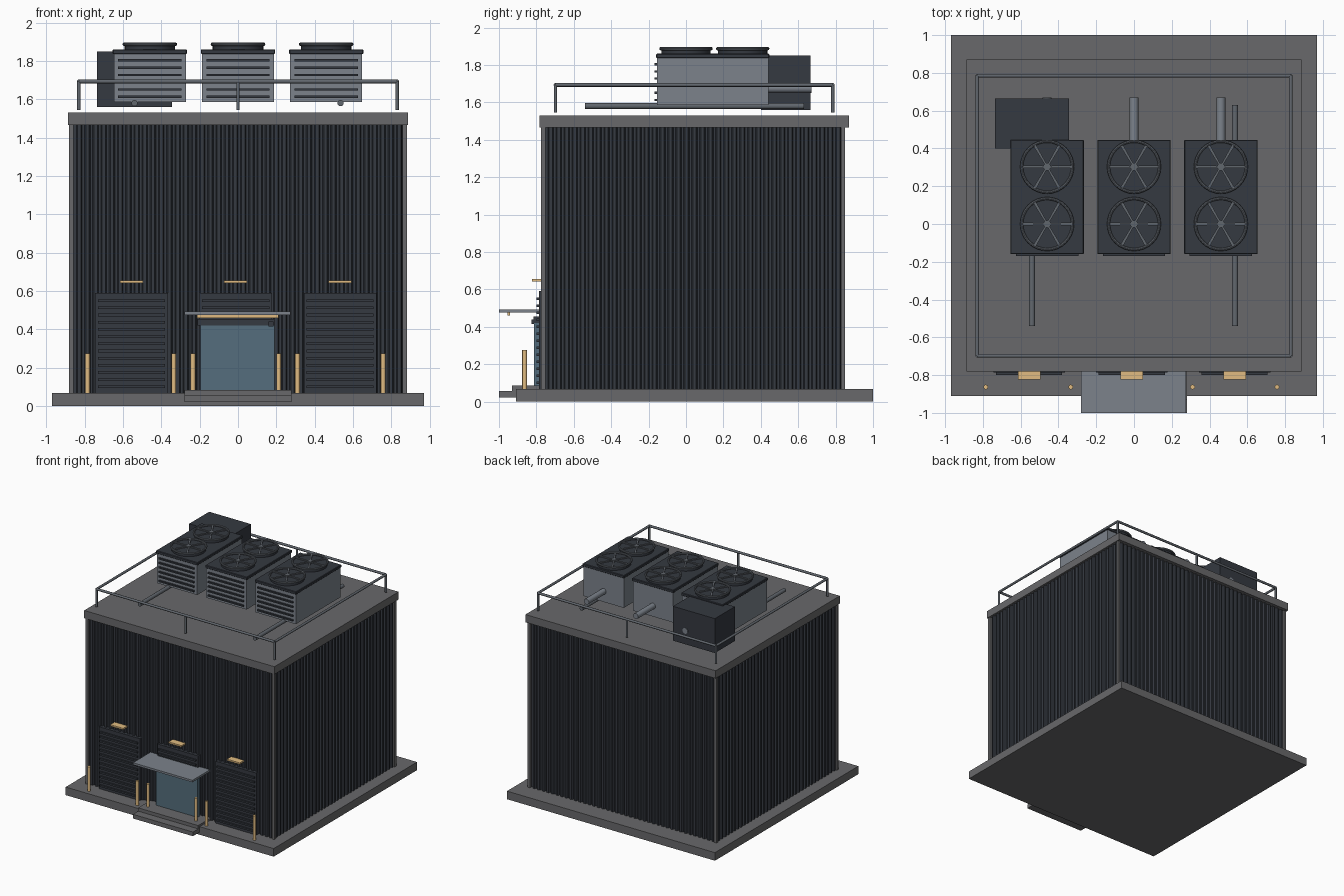
import bpy, bmesh, math
from mathutils import Vector

if "Cube" in bpy.data.objects:
    bpy.data.objects.remove(bpy.data.objects["Cube"])


def material(name, rgb):
    m = bpy.data.materials.new(name)
    m.diffuse_color = (*rgb, 1)
    m.use_nodes = True
    m.node_tree.nodes["Principled BSDF"].inputs["Base Color"].default_value = m.diffuse_color
    return m


DARK = material("dark_metal", (0.035, 0.041, 0.052))
STONE = material("concrete", (0.14, 0.14, 0.145))
STEEL = material("steel", (0.2, 0.225, 0.26))
RAIL = material("rail_steel", (0.12, 0.135, 0.155))
AMBER = material("amber", (0.75, 0.5, 0.22))
GLASS = material("glass", (0.09, 0.155, 0.205))


def finish(name, bm, mat, smooth=False):
    bmesh.ops.recalc_face_normals(bm, faces=bm.faces)
    me = bpy.data.meshes.new(name)
    bm.to_mesh(me)
    bm.free()
    me.materials.append(mat)
    ob = bpy.data.objects.new(name, me)
    bpy.context.collection.objects.link(ob)
    if smooth:
        bpy.context.view_layer.objects.active = ob
        bpy.ops.object.select_all(action='DESELECT')
        ob.select_set(True)
        bpy.ops.object.shade_smooth_by_angle(angle=math.radians(40))
    return ob


def box(name, x, y, z, mat, bevel=0):
    """Box from (min, max) ranges."""
    bm = bmesh.new()
    bmesh.ops.create_cube(bm, size=1)
    for v in bm.verts:
        v.co = [(r[0] + r[1]) / 2 + c * (r[1] - r[0]) for r, c in zip((x, y, z), v.co)]
    if bevel:
        bmesh.ops.bevel(bm, geom=bm.edges[:], offset=bevel, segments=1, affect='EDGES')
    return finish(name, bm, mat)


def rod(name, a, b, r, mat, sides=16):
    """Cylinder between two points."""
    a, b = Vector(a), Vector(b)
    bm = bmesh.new()
    bmesh.ops.create_cone(bm, cap_ends=True, segments=sides, radius1=r, radius2=r, depth=(b - a).length)
    rot = (b - a).to_track_quat('Z', 'Y')
    for v in bm.verts:
        v.co = rot @ v.co + (a + b) / 2
    return finish(name, bm, mat, True)


def lathe(name, centre, profile, mat, sides=32):
    """Spin a closed (radius, height) profile about a vertical axis."""
    bm = bmesh.new()
    rings = []
    for i in range(sides):
        t = 2 * math.pi * i / sides
        rings.append([bm.verts.new((centre[0] + r * math.cos(t), centre[1] + r * math.sin(t), h))
                      for r, h in profile])
    n = len(profile)
    for i in range(sides):
        p, q = rings[i], rings[(i + 1) % sides]
        for j in range(n):
            k = (j + 1) % n
            bm.faces.new((p[j], q[j], q[k], p[k]))
    return finish(name, bm, mat, True)


# Base slab, entrance steps and roof
box("base_slab", (-0.97, 0.97), (-0.91, 1.0), (0, 0.068), STONE)
box("lower_step", (-0.28, 0.28), (-1.0, -0.8), (0.022, 0.057), STONE)
box("upper_step", (-0.28, 0.28), (-0.93, -0.76), (0.057, 0.085), STONE)
box("roof_slab", (-0.887, 0.887), (-0.782, 0.872), (1.465, 1.53), STONE)

# Corrugated walls: one ribbed footprint, extruded upwards
X, Y0, Y1, DEPTH = 0.872, -0.767, 0.845, 0.016
corners = [Vector(c) for c in ((-X, Y0), (X, Y0), (X, Y1), (-X, Y1))]
outline = []
for i in range(4):
    a, b = corners[i], corners[(i + 1) % 4]
    d = (b - a).normalized()
    inward = Vector((-d.y, d.x)) * DEPTH
    a, b = a + d * DEPTH, b - d * DEPTH
    ribs = round((b - a).length / 0.043)
    for k in range(ribs):
        for f, low in ((0.0, 1), (0.3, 1), (0.45, 0), (0.85, 0)):
            outline.append(a.lerp(b, (k + f) / ribs) + inward * low)
bm = bmesh.new()
face = bm.faces.new([bm.verts.new((p.x, p.y, 0.06)) for p in outline])
top = bmesh.ops.extrude_face_region(bm, geom=[face])["geom"]
for v in top:
    if isinstance(v, bmesh.types.BMVert):
        v.co.z = 1.47
finish("corrugated_walls", bm, DARK)

# Corner trims
for sx in (-1, 1):
    for y in (-0.763, 0.84):
        box("corner_trim", (sx * 0.87 - 0.011, sx * 0.87 + 0.011), (y - 0.011, y + 0.011),
            (0.06, 1.47), STONE)

# Shutters with slats, each with a lamp above
for cx in (-0.555, -0.012, 0.533):
    box("shutter_panel", (cx - 0.19, cx + 0.19), (-0.787, -0.75), (0.068, 0.59), DARK)
    for k in range(13):
        z = 0.1 + k * 0.0375
        box("shutter_slat", (cx - 0.175, cx + 0.175), (-0.8, -0.785), (z - 0.007, z + 0.007), DARK)
    box("wall_lamp", (cx - 0.06, cx + 0.06), (-0.823, -0.765), (0.643, 0.656), AMBER)

# Glazed entrance under a canopy
box("entrance_glass", (-0.195, 0.19), (-0.812, -0.78), (0.08, 0.42), GLASS)
box("entrance_header", (-0.21, 0.19), (-0.815, -0.78), (0.42, 0.455), DARK)
box("door_closer", (0.16, 0.185), (-0.825, -0.81), (0.415, 0.44), DARK)
box("canopy", (-0.28, 0.275), (-1.0, -0.765), (0.475, 0.492), STEEL)
box("canopy_light", (-0.215, 0.21), (-0.955, -0.94), (0.459, 0.475), AMBER)

# Bollards
for x in (-0.785, -0.335, -0.235, 0.212, 0.31, 0.757):
    rod("bollard", (x, -0.863, 0.06), (x, -0.863, 0.275), 0.0125, AMBER)

# Roof railing
R = [(-0.83, -0.698), (0.83, -0.698), (0.83, 0.785), (-0.83, 0.785)]
for i in range(4):
    a, b = R[i], R[(i + 1) % 4]
    rod("guard_rail", (*a, 1.693), (*b, 1.693), 0.01, RAIL, 12)
for x in (-0.83, 0, 0.83):
    for y in (-0.698, 0.785):
        rod("rail_post", (x, y, 1.545), (x, y, 1.693), 0.009, RAIL, 12)

# Three rooftop cooling units
for cx in (-0.46, 0.0, 0.46):
    box("cooling_unit", (cx - 0.188, cx + 0.188), (-0.155, 0.44), (1.585, 1.84), STEEL)
    box("unit_lid", (cx - 0.194, cx + 0.194), (-0.16, 0.446), (1.836, 1.86), DARK, 0.004)
    for k in range(6):
        z = 1.613 + k * 0.038
        box("unit_louver", (cx - 0.165, cx + 0.165), (-0.169, -0.15), (z - 0.006, z + 0.006), DARK)
    rod("rear_duct", (cx, 0.43, 1.675), (cx, 0.67, 1.675), 0.024, STEEL)
    # Fans: dark drum, steel ring, hub and six spokes
    for cy in (0.0, 0.303):
        rod("fan_drum", (cx, cy, 1.85), (cx, cy, 1.88), 0.132, DARK, 32)
        ring = [(0.135 + 0.008 * math.cos(t), 1.887 + 0.009 * math.sin(t))
                for t in (2 * math.pi * j / 8 for j in range(8))]
        lathe("fan_ring", (cx, cy), ring, RAIL)
        rod("fan_hub", (cx, cy, 1.875), (cx, cy, 1.895), 0.02, RAIL)
        bm = bmesh.new()
        for k in range(6):
            t = k * math.pi / 3
            u, w = Vector((math.cos(t), math.sin(t), 0)), Vector((-math.sin(t), math.cos(t), 0))
            lo, hi = [[bm.verts.new(Vector((cx, cy, z)) + u * r + w * s)
                       for r, s in ((0.01, -0.005), (0.13, -0.008), (0.13, 0.008), (0.01, 0.005))]
                      for z in (1.883, 1.891)]
            bm.faces.new(lo)
            bm.faces.new(hi)
            for j in range(4):
                m = (j + 1) % 4
                bm.faces.new((lo[j], lo[m], hi[m], hi[j]))
        finish("fan_spokes", bm, RAIL)

# Control cabinet and long roof pipes
box("control_cabinet", (-0.735, -0.345), (0.4, 0.665), (1.56, 1.85), DARK)
for x in (-0.54, 0.535):
    rod("roof_pipe", (x, -0.54, 1.58), (x, 0.63, 1.58), 0.016, RAIL)
